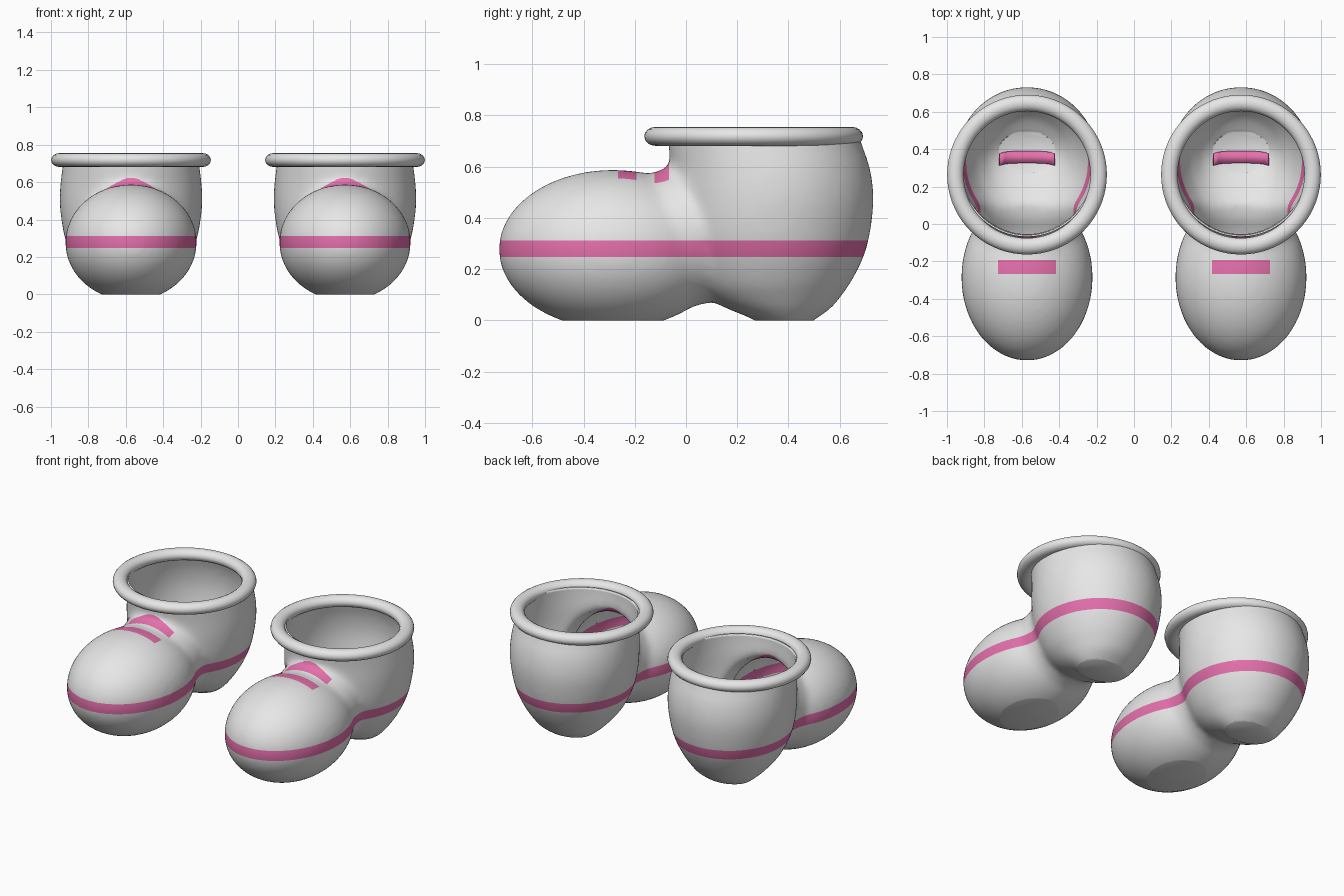
import bpy, bmesh, math
from mathutils import Matrix

if "Cube" in bpy.data.objects:
    bpy.data.objects.remove(bpy.data.objects["Cube"])

BOOT_X = 0.572


def material(name, rgb):
    m = bpy.data.materials.new(name)
    m.diffuse_color = (*rgb, 1)
    m.use_nodes = True
    m.node_tree.nodes["Principled BSDF"].inputs["Base Color"].default_value = m.diffuse_color
    return m


GREY = material("light_grey", (0.80, 0.81, 0.80))
PINK = material("pink", (0.78, 0.16, 0.41))


def finish(name, mesh, angle=40):
    """Shade smooth and place one copy per foot."""
    mesh.polygons.foreach_set("use_smooth", [True] * len(mesh.polygons))
    mesh.set_sharp_from_angle(angle=math.radians(angle))
    obs = []
    for side, sx in (("left", -1), ("right", 1)):
        ob = bpy.data.objects.new(f"{side}_{name}", mesh)
        ob.location.x = sx * BOOT_X
        bpy.context.collection.objects.link(ob)
        obs.append(ob)
    return obs


def cut(bm, axis, value, faces=None, **kw):
    """Slice the mesh, or only some faces, with an axis-aligned plane."""
    co, no = [0, 0, 0], [0, 0, 0]
    co[axis], no[axis] = value, 1
    faces = list(faces if faces is not None else bm.faces)
    geom = list({v for f in faces for v in f.verts})
    geom += list({e for f in faces for e in f.edges}) + faces
    bmesh.ops.bisect_plane(bm, geom=geom, dist=1e-5, plane_co=co, plane_no=no, **kw)


def ellipsoid(bm, centre, radii):
    m = Matrix.Translation(centre) @ Matrix.Diagonal((*radii, 1))
    bmesh.ops.create_uvsphere(bm, u_segments=64, v_segments=40, radius=1, matrix=m)


def smooth_rows(rows, steps=4):
    """Fill in a list of section rows with a Catmull-Rom curve."""
    out = []
    for i in range(len(rows) - 1):
        a, b, c, d = (rows[min(max(k, 0), len(rows) - 1)] for k in (i - 1, i, i + 1, i + 2))
        for s in range(steps):
            t = s / steps
            out.append([0.5 * (2 * q + (r - p) * t + (2 * p - 5 * q + 4 * r - w) * t * t
                               + (3 * q - p - 3 * r + w) * t ** 3)
                        for p, q, r, w in zip(a, b, c, d)])
    return out + [rows[-1]]


# --- boot volume: rounded toe, waist, and a lofted heel and ankle ---
bm = bmesh.new()
ellipsoid(bm, (0, -0.285, 0.277), (0.352, 0.447, 0.311))
ellipsoid(bm, (0, 0.0, 0.33), (0.28, 0.28, 0.275))

# height, front y, back y, half width
HEEL = [(-0.05, 0.33, 0.43, 0.09), (0.0, 0.27, 0.50, 0.16), (0.05, 0.15, 0.57, 0.215),
        (0.10, 0.07, 0.61, 0.255), (0.15, 0.02, 0.645, 0.29), (0.25, -0.03, 0.695, 0.338),
        (0.35, -0.055, 0.72, 0.365), (0.48, -0.06, 0.733, 0.381), (0.60, -0.06, 0.717, 0.377),
        (0.70, -0.07, 0.682, 0.364), (0.85, -0.07, 0.64, 0.35)]
N = 64
rings = []
for z, y0, y1, rx in smooth_rows(HEEL):
    rings.append([bm.verts.new((rx * math.cos(2 * math.pi * i / N),
                                (y0 + y1) / 2 + (y1 - y0) / 2 * math.sin(2 * math.pi * i / N), z))
                  for i in range(N)])
for a, b in zip(rings, rings[1:]):
    for i in range(N):
        j = (i + 1) % N
        bm.faces.new((a[i], a[j], b[j], b[i]))
bm.faces.new(rings[0][::-1])
bm.faces.new(rings[-1])
mesh = bpy.data.meshes.new("boot_volume")
bm.to_mesh(mesh)
bm.free()

# fuse the volumes and soften the joints
volume = bpy.data.objects.new("boot_volume", mesh)
bpy.context.collection.objects.link(volume)
fuse = volume.modifiers.new("fuse", 'REMESH')
fuse.mode = 'VOXEL'
fuse.voxel_size = 0.018
soft = volume.modifiers.new("soften", 'SMOOTH')
soft.factor, soft.iterations = 0.5, 18
deps = bpy.context.evaluated_depsgraph_get()
shell = bpy.data.meshes.new_from_object(volume.evaluated_get(deps))
bpy.data.objects.remove(volume)
shell.materials.clear()
shell.materials.append(GREY)
shell.materials.append(PINK)

# --- boot shell: flat sole, open top, stripe and laces cut into the surface ---
bm = bmesh.new()
bm.from_mesh(shell)
cut(bm, 2, 0.0, clear_inner=True)
bmesh.ops.holes_fill(bm, edges=[e for e in bm.edges if e.is_boundary], sides=0)
bmesh.ops.recalc_face_normals(bm, faces=bm.faces)
cut(bm, 2, 0.725, clear_outer=True)
for z in (0.247, 0.312):
    cut(bm, 2, z)


def instep():
    found = []
    for f in bm.faces:
        c = f.calc_center_median()
        if c.z > 0.46 and -0.34 < c.y < 0.02 and abs(c.x) < 0.22:
            found.append(f)
    return found


LACES = ((-0.266, -0.193), (-0.122, -0.066))
for x in (-0.155, 0.155):
    cut(bm, 0, x, instep())
for pair in LACES:
    for y in pair:
        cut(bm, 1, y, instep())
cut(bm, 2, 0.63, instep())
for f in bm.faces:
    c = f.calc_center_median()
    stripe = 0.247 < c.z < 0.312
    lace = (0.46 < c.z < 0.63 and abs(c.x) < 0.155
            and any(a < c.y < b for a, b in LACES))
    f.material_index = 1 if stripe or lace else 0
bm.to_mesh(shell)
bm.free()
for ob in finish("boot_shell", shell):
    wall = ob.modifiers.new("wall", 'SOLIDIFY')
    wall.thickness, wall.offset = 0.01, -1

# --- rolled collar ---
bm = bmesh.new()
U, V = 72, 16
grid = []
for i in range(U):
    a = 2 * math.pi * i / U
    row = []
    for j in range(V):
        b = 2 * math.pi * j / V
        r = 0.383 + 0.044 * math.cos(b)
        row.append(bm.verts.new((r * math.cos(a), 0.264 + r * math.sin(a),
                                 0.718 + 0.037 * math.sin(b))))
    grid.append(row)
for i in range(U):
    for j in range(V):
        k, m = (i + 1) % U, (j + 1) % V
        bm.faces.new((grid[i][j], grid[k][j], grid[k][m], grid[i][m]))
collar = bpy.data.meshes.new("collar")
bm.to_mesh(collar)
bm.free()
collar.materials.append(GREY)
finish("collar", collar, 60)

# --- curved tab on the inner heel floor ---
bm = bmesh.new()
pairs = []
for i in range(13):
    x = -0.147 + 0.294 * i / 12
    bend = (x / 0.147) ** 4
    pairs.append([bm.verts.new((x, y - 0.012 * bend, 0.018 + 0.03 * bend)) for y in (0.325, 0.39)])
for a, b in zip(pairs, pairs[1:]):
    bm.faces.new((a[0], b[0], b[1], a[1]))
tab = bpy.data.meshes.new("inner_tab")
bm.to_mesh(tab)
bm.free()
tab.materials.append(PINK)
for ob in finish("inner_tab", tab):
    plate = ob.modifiers.new("plate", 'SOLIDIFY')
    plate.thickness, plate.offset = 0.006, 0
